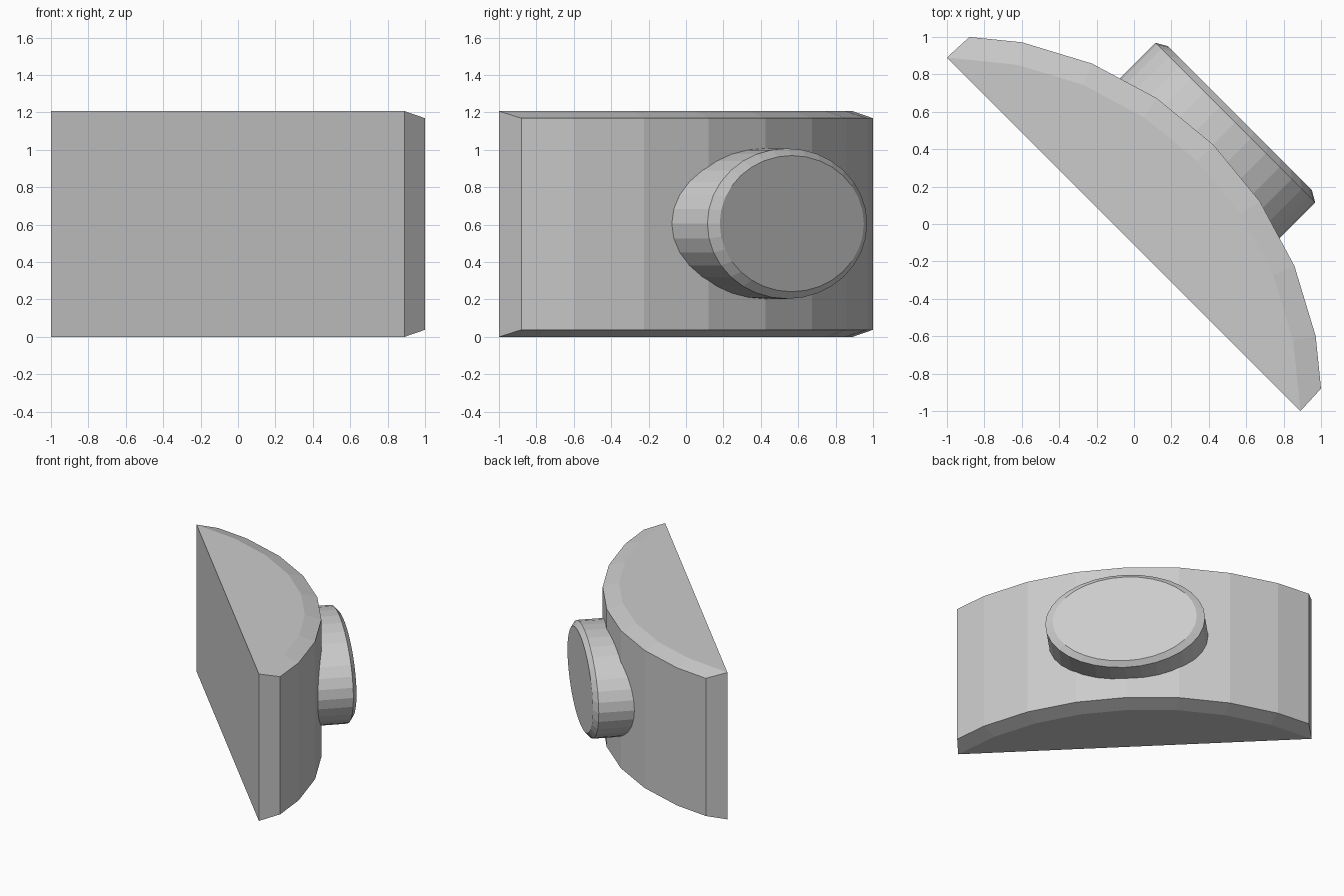
import bpy, bmesh
from math import sin, cos, pi, radians
from mathutils import Vector

if "Cube" in bpy.data.objects:
    bpy.data.objects.remove(bpy.data.objects["Cube"])


def loft(name, rings):
    """Skin a stack of equal-length rings and cap both ends."""
    bm = bmesh.new()
    loops = [[bm.verts.new(p) for p in ring] for ring in rings]
    n = len(loops[0])
    for a, b in zip(loops, loops[1:]):
        for i in range(n):
            j = (i + 1) % n
            bm.faces.new((a[i], a[j], b[j], b[i]))
    bm.faces.new(loops[0])
    bm.faces.new(loops[-1])
    bmesh.ops.remove_doubles(bm, verts=bm.verts, dist=0.0005)
    bmesh.ops.recalc_face_normals(bm, faces=bm.faces)
    mesh = bpy.data.meshes.new(name)
    bm.to_mesh(mesh)
    bm.free()
    obj = bpy.data.objects.new(name, mesh)
    bpy.context.collection.objects.link(obj)
    return obj


# Curved block: arc segment of a 32-sided circle, flat back, bevelled arc rims
HEIGHT, BEVEL_Z, CENTRE = 1.207, 0.038, -0.99
BACK, TIP = (-1.0, 0.89), (-0.88, 1.0)


def arc(radius, z, end):
    """Section of the block: back corner, rim end, arc, then mirrored ends."""
    angles = [radians(45 + 11.25 * k) for k in range(-3, 4)]
    pts = [(CENTRE + radius * cos(a), CENTRE + radius * sin(a), z) for a in angles]
    start = [(BACK[1], BACK[0], z), (end[1], end[0], z)]
    return start + pts + [(*end, z), (*BACK, z)]


inner = [arc(1.877, z, BACK) for z in (0, HEIGHT)]
outer = [arc(2.0, z, TIP) for z in (BEVEL_Z, HEIGHT - BEVEL_Z)]
loft("curved_block", [inner[0], outer[0], outer[1], inner[1]])

# Oval knob: 32-sided, pointing diagonally out of the curved face
out = Vector((1, 1, 0)).normalized()
side = Vector((-1, 1, 0)).normalized()


def oval(depth, half_width, half_height):
    c = out * depth + Vector((0, 0, HEIGHT / 2 + 0.002))
    return [c + side * half_width * cos(2 * pi * i / 32)
            + Vector((0, 0, half_height * sin(2 * pi * i / 32))) for i in range(32)]


loft("oval_knob", [oval(0.42, 0.604, 0.402),
                   oval(0.766, 0.604, 0.402),
                   oval(0.8, 0.545, 0.364)])
